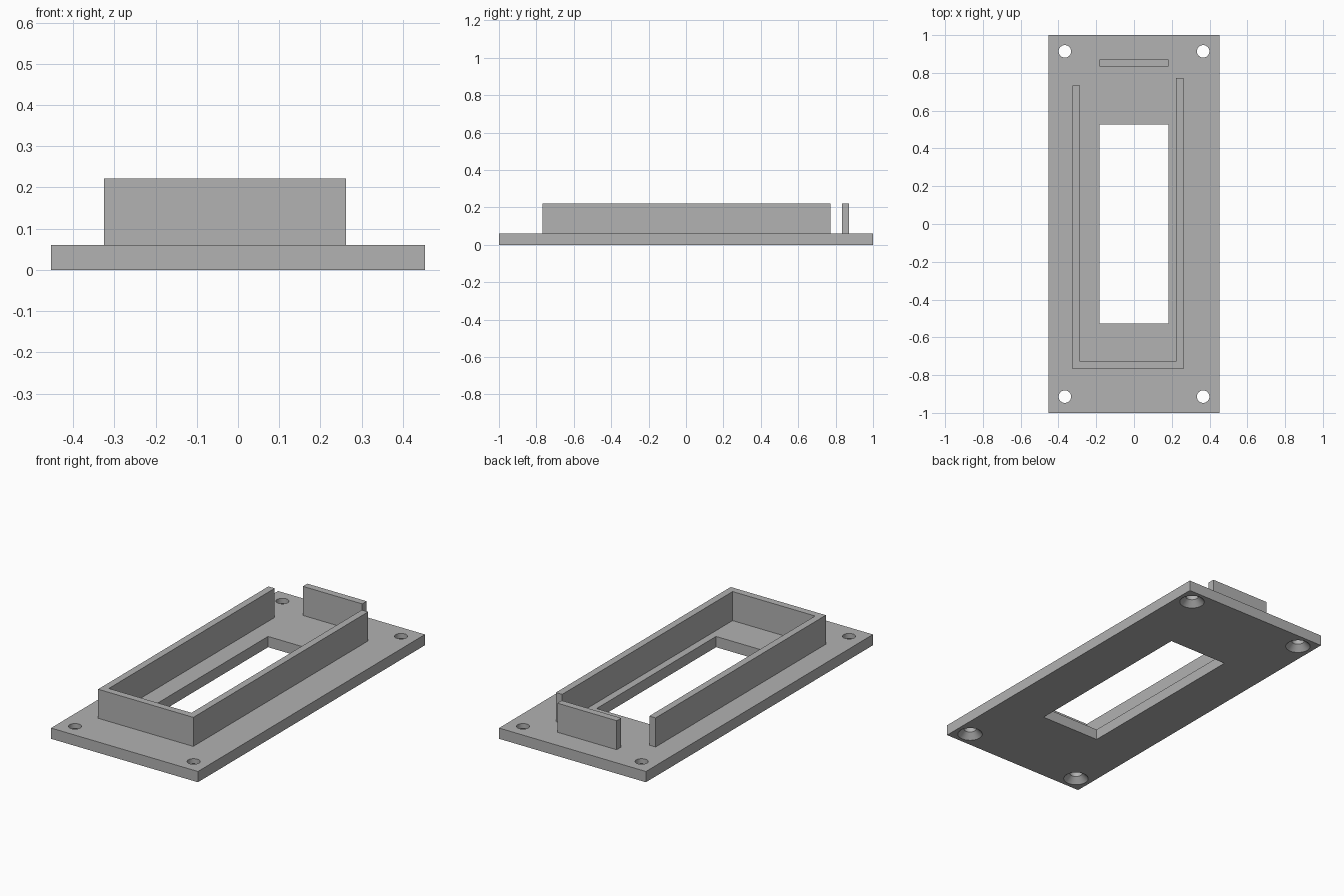
import bpy, bmesh
from mathutils import Matrix

cube = bpy.data.objects.get("Cube")
if cube:
    bpy.data.objects.remove(cube, do_unlink=True)

PLATE_H, WALL_TOP = 0.06, 0.222

grey = bpy.data.materials.new("plain grey")
grey.use_nodes = True
colour = (0.445, 0.445, 0.445, 1)
grey.diffuse_color = colour
grey.node_tree.nodes["Principled BSDF"].inputs["Base Color"].default_value = colour


def add_prism(bm, outline, z0, z1):
    """Extrude a counter-clockwise outline from z0 up to z1."""
    base = bm.faces.new([bm.verts.new((x, y, z0)) for x, y in outline])
    top = bmesh.ops.extrude_face_region(bm, geom=[base])["geom"]
    verts = [g for g in top if isinstance(g, bmesh.types.BMVert)]
    bmesh.ops.translate(bm, verts=verts, vec=(0, 0, z1 - z0))


def add_lathe(bm, x, y, profile, sides=48):
    """Closed round solid from (radius, z) pairs, lowest first."""
    rings = []
    for r, z in profile:
        ring = bmesh.ops.create_circle(bm, segments=sides, radius=r,
                                       matrix=Matrix.Translation((x, y, z)))
        rings.append(ring["verts"])
    for low, high in zip(rings, rings[1:]):
        for i in range(sides):
            j = (i + 1) % sides
            bm.faces.new((low[i], low[j], high[j], high[i]))
    bm.faces.new(rings[0])
    bm.faces.new(rings[-1])


def rect(x0, x1, y0, y1):
    return [(x0, y0), (x1, y0), (x1, y1), (x0, y1)]


def finish(bm, name):
    bmesh.ops.recalc_face_normals(bm, faces=bm.faces[:])
    mesh = bpy.data.meshes.new(name)
    bm.to_mesh(mesh)
    bm.free()
    mesh.materials.append(grey)
    obj = bpy.data.objects.new(name, mesh)
    bpy.context.collection.objects.link(obj)
    return obj


# Base plate
bm = bmesh.new()
add_prism(bm, rect(-0.453, 0.453, -1, 1), 0, PLATE_H)
plate = finish(bm, "base_plate")

# Cutter: central window and four screw holes countersunk from below
bm = bmesh.new()
add_prism(bm, rect(-0.183, 0.183, -0.526, 0.526), -0.05, 0.12)
for sx in (-1, 1):
    for sy in (-1, 1):
        add_lathe(bm, sx * 0.366, sy * 0.914,
                  [(0.065, -0.05), (0.065, 0), (0.033, 0.032), (0.033, 0.12)])
cutter = finish(bm, "hole_cutter")
cutter.hide_render = True

cut = plate.modifiers.new("holes", "BOOLEAN")
cut.operation = "DIFFERENCE"
cut.solver = "EXACT"
cut.object = cutter
bpy.ops.object.select_all(action="DESELECT")
bpy.context.view_layer.objects.active = plate
plate.select_set(True)
bpy.ops.object.modifier_apply(modifier=cut.name)
bpy.data.objects.remove(cutter, do_unlink=True)
bpy.ops.object.shade_smooth_by_angle()

# U-shaped wall, open at the back, with one arm slightly longer
bm = bmesh.new()
add_prism(bm, [(-0.325, -0.768), (0.262, -0.768), (0.262, 0.772), (0.223, 0.772),
               (0.223, -0.729), (-0.286, -0.729), (-0.286, 0.732), (-0.325, 0.732)],
          PLATE_H, WALL_TOP)
finish(bm, "surrounding_wall")

# Free-standing tab behind the wall
bm = bmesh.new()
add_prism(bm, rect(-0.183, 0.183, 0.833, 0.872), PLATE_H, WALL_TOP)
finish(bm, "back_tab")
